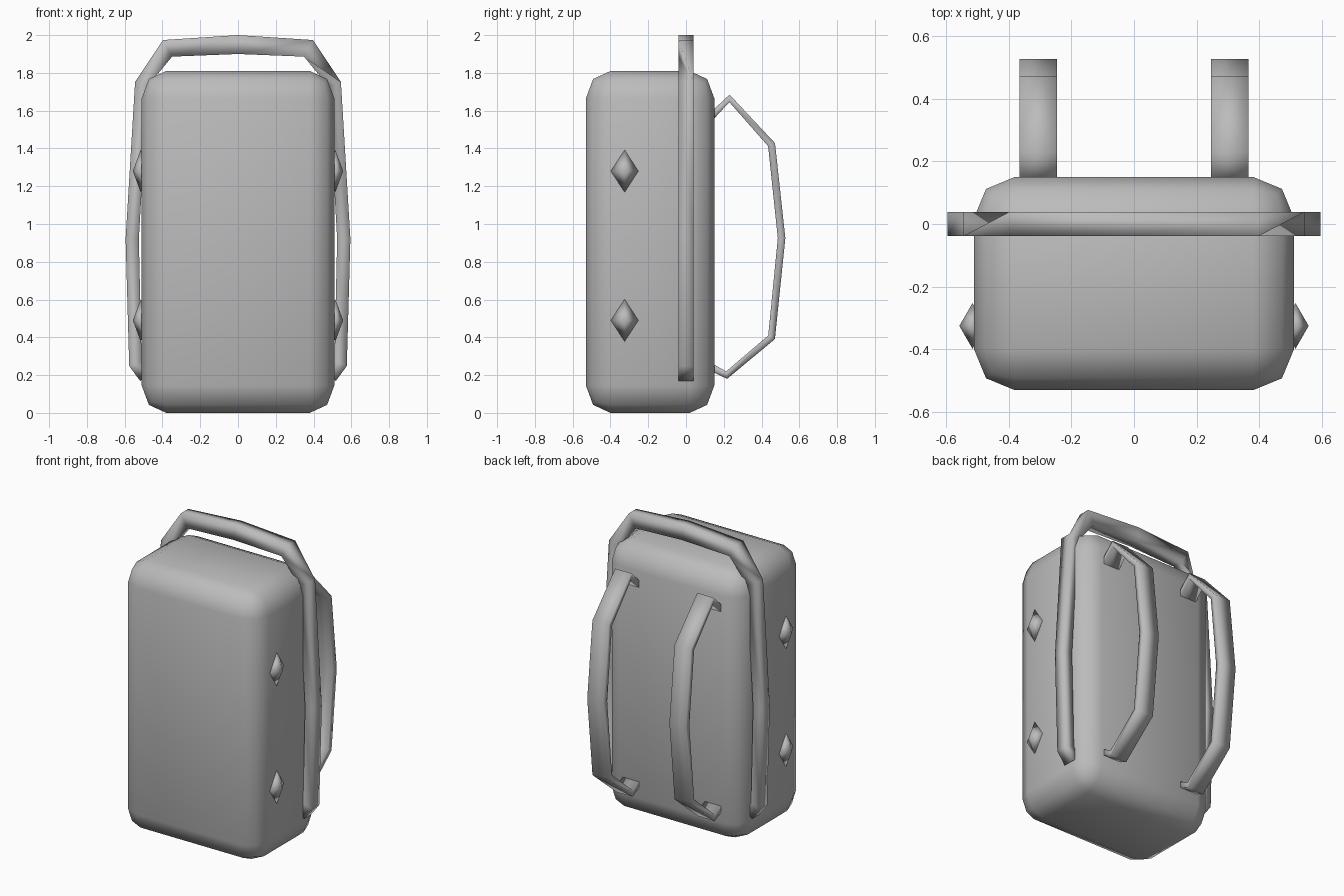
import bpy, bmesh
from mathutils import Vector, Matrix

if "Cube" in bpy.data.objects:
    bpy.data.objects.remove(bpy.data.objects["Cube"])

grey = bpy.data.materials.new("plain grey")
grey.use_nodes = True
colour = (0.5, 0.5, 0.5, 1)
grey.diffuse_color = colour
grey.node_tree.nodes["Principled BSDF"].inputs["Base Color"].default_value = colour


def finish(name, bm):
    bmesh.ops.recalc_face_normals(bm, faces=bm.faces)
    for f in bm.faces:
        f.smooth = True
    mesh = bpy.data.meshes.new(name)
    bm.to_mesh(mesh)
    bm.free()
    mesh.materials.append(grey)
    obj = bpy.data.objects.new(name, mesh)
    bpy.context.collection.objects.link(obj)
    return obj


def sweep(name, path, side, width, thick, twists=()):
    """Rectangular bar along a planar path; twists lists quarter-turned segments."""
    bm = bmesh.new()
    pts = [Vector(p) for p in path]
    side = Vector(side)
    rings = []
    for i, p in enumerate(pts):
        a = (p - pts[max(i - 1, 0)]).normalized()
        b = (pts[min(i + 1, len(pts) - 1)] - p).normalized()
        n = (a + b).normalized().cross(side) * thick[i]
        s = side * width
        rings.append([bm.verts.new(p + n * u + s * v)
                      for u, v in ((1, 1), (-1, 1), (-1, -1), (1, -1))])
    for i in range(len(rings) - 1):
        shift = twists[i] if i < len(twists) else 0
        for k in range(4):
            j = (k + 1) % 4
            bm.faces.new((rings[i][k], rings[i][j],
                          rings[i + 1][(j + shift) % 4], rings[i + 1][(k + shift) % 4]))
    bm.faces.new(rings[0])
    bm.faces.new(rings[-1])
    return finish(name, bm)


# Rounded main body
bm = bmesh.new()
bmesh.ops.create_cube(bm, size=1, matrix=Matrix.Diagonal((1.02, 0.68, 1.62, 1)))
bmesh.ops.bevel(bm, geom=bm.edges[:], offset=0.13, segments=2, profile=0.5, affect='EDGES')
bmesh.ops.scale(bm, vec=(1, 1, 1.81 / 1.62), verts=bm.verts)
bmesh.ops.translate(bm, vec=(0, -0.19, 0.905), verts=bm.verts)
finish("body", bm)

# Carrying frame over the top and down both sides, twisted at its corners
half = [(0.49, 0.19), (0.543, 0.26), (0.56, 0.92), (0.512, 1.74), (0.373, 1.93)]
frame = [(-x, 0, z) for x, z in half] + [(0, 0, 1.95)] + [(x, 0, z) for x, z in half[::-1]]
thick = [0.035] * 4 + [0.05] * 3 + [0.035] * 4
sweep("carrying_frame", frame, (0, 1, 0), 0.039, thick, (1, 0, 0, 1, 0, 0, 1))

# Two shoulder straps on the back
loop = [(0.1, 1.535), (0.23, 1.665), (0.453, 1.42), (0.506, 0.925),
        (0.453, 0.40), (0.215, 0.20), (0.1, 0.26)]
for label, x in (("left", 0.305), ("right", -0.305)):
    sweep(label + "_shoulder_strap", [(x, y, z) for y, z in loop], (1, 0, 0), 0.06, [0.02] * 7)

# Diamond studs on both sides
for label, sx in (("left", 1), ("right", -1)):
    for level, z in (("upper", 1.28), ("lower", 0.49)):
        bm = bmesh.new()
        c = Vector((0.515 * sx, -0.325, z))
        ends = [[bm.verts.new(c + Vector(d) * s) for s in (1, -1)]
                for d in ((0.042, 0, 0), (0, 0.073, 0), (0, 0, 0.112))]
        for vx in ends[0]:
            for vy in ends[1]:
                for vz in ends[2]:
                    bm.faces.new((vx, vy, vz))
        finish(f"{label}_{level}_stud", bm)
